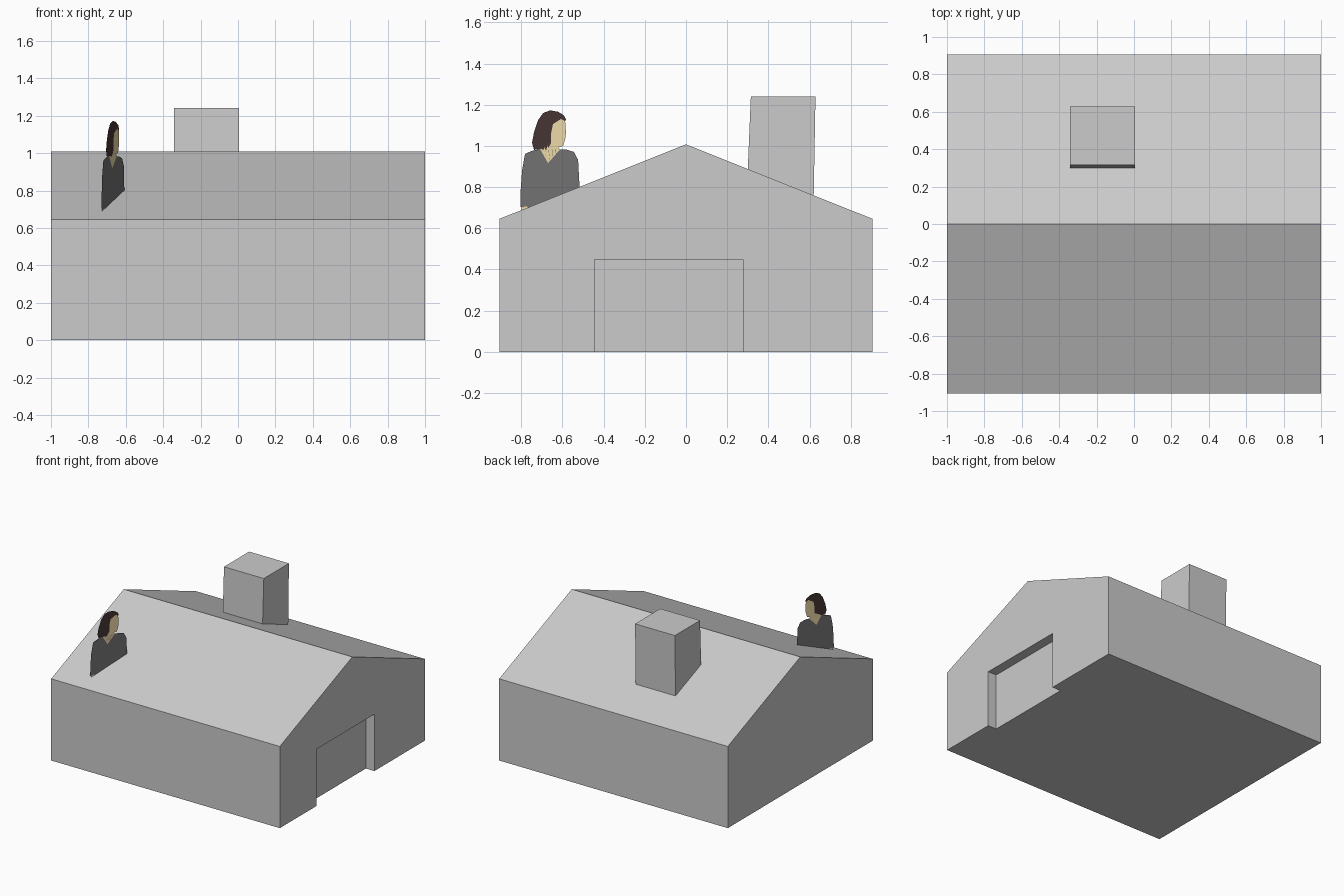
import bpy
import bmesh

if "Cube" in bpy.data.objects:
    bpy.data.objects.remove(bpy.data.objects["Cube"])


def make_object(name, verts, faces, color=None):
    bm = bmesh.new()
    vs = [bm.verts.new(v) for v in verts]
    for f in faces:
        bm.faces.new([vs[i] for i in f])
    mesh = bpy.data.meshes.new(name)
    if color is None:
        bmesh.ops.recalc_face_normals(bm, faces=bm.faces)
    else:
        bmesh.ops.triangulate(bm, faces=bm.faces)  # flat cut-out shapes
        mat = bpy.data.materials.new(name + "_color")
        mat.diffuse_color = (*color, 1)
        mat.use_nodes = True
        mat.node_tree.nodes["Principled BSDF"].inputs["Base Color"].default_value = mat.diffuse_color
        mesh.materials.append(mat)
    bm.to_mesh(mesh)
    bm.free()
    obj = bpy.data.objects.new(name, mesh)
    bpy.context.collection.objects.link(obj)
    return obj


def prism(name, profile, x0, x1):
    """Closed solid: a (y, z) profile extruded along x."""
    n = len(profile)
    verts = [(x, y, z) for x in (x0, x1) for y, z in profile]
    faces = [list(range(n)), list(range(n, 2 * n))]
    faces += [[i, (i + 1) % n, n + (i + 1) % n, n + i] for i in range(n)]
    return make_object(name, verts, faces)


def cutout(name, outline, color):
    """Flat shape on the figure's upright plane, outlined in (y, z)."""
    verts = [(-0.73 + 0.423 * (y + 0.806), y, z) for y, z in outline]
    return make_object(name, verts, [range(len(verts))], color)


# House body with gable roof
house = prism("house", [(-0.906, 0), (0.906, 0), (0.906, 0.646),
                        (0, 1.008), (-0.906, 0.646)], -1, 1)

# Recessed garage opening in the right gable wall
cutter = prism("garage_recess_cutter", [(-0.445, -0.1), (0.276, -0.1),
                                        (0.276, 0.449), (-0.445, 0.449)], 0.925, 1.1)
cutter.hide_render = True
cutter.hide_set(True)
recess = house.modifiers.new("garage_recess", 'BOOLEAN')
recess.operation = 'DIFFERENCE'
recess.solver = 'EXACT'
recess.object = cutter

# Slightly leaning chimney, sunk into the rear roof slope
prism("chimney", [(0.294, 0.74), (0.62, 0.74), (0.629, 1.241), (0.315, 1.241)],
      -0.343, 0.005)

# Flat figure standing through the front roof slope
SKIN, HAIR, SHIRT = (0.85, 0.70, 0.39), (0.06, 0.035, 0.033), (0.17, 0.17, 0.17)
hairline = [(-.587, 1.121), (-.607, 1.131), (-.646, 1.107), (-.655, 1.063),
            (-.655, 1.015), (-.675, .981), (-.709, .985)]
neckline = [(-.612, .983), (-.670, .917), (-.709, .985)]

cutout("figure_hair", hairline + [
    (-.738, .981), (-.748, 1.015), (-.738, 1.068), (-.718, 1.126), (-.694, 1.160),
    (-.660, 1.173), (-.621, 1.166), (-.592, 1.148), (-.583, 1.128)], HAIR)
cutout("figure_face", hairline + [
    (-.670, .917), (-.612, .983), (-.621, .995), (-.597, 1.0), (-.587, 1.034),
    (-.583, 1.063), (-.588, 1.087)], SKIN)
cutout("figure_shirt", neckline + [
    (-.750, .976), (-.782, .961), (-.796, .883), (-.803, .786), (-.805, .704),
    (-.770, .706), (-.740, .660), (-.515, .750), (-.517, .800), (-.524, .932),
    (-.544, .971), (-.580, .982)], SHIRT)
cutout("figure_hand", [(-.800, .704), (-.770, .706), (-.765, .670), (-.797, .670)], SKIN)
